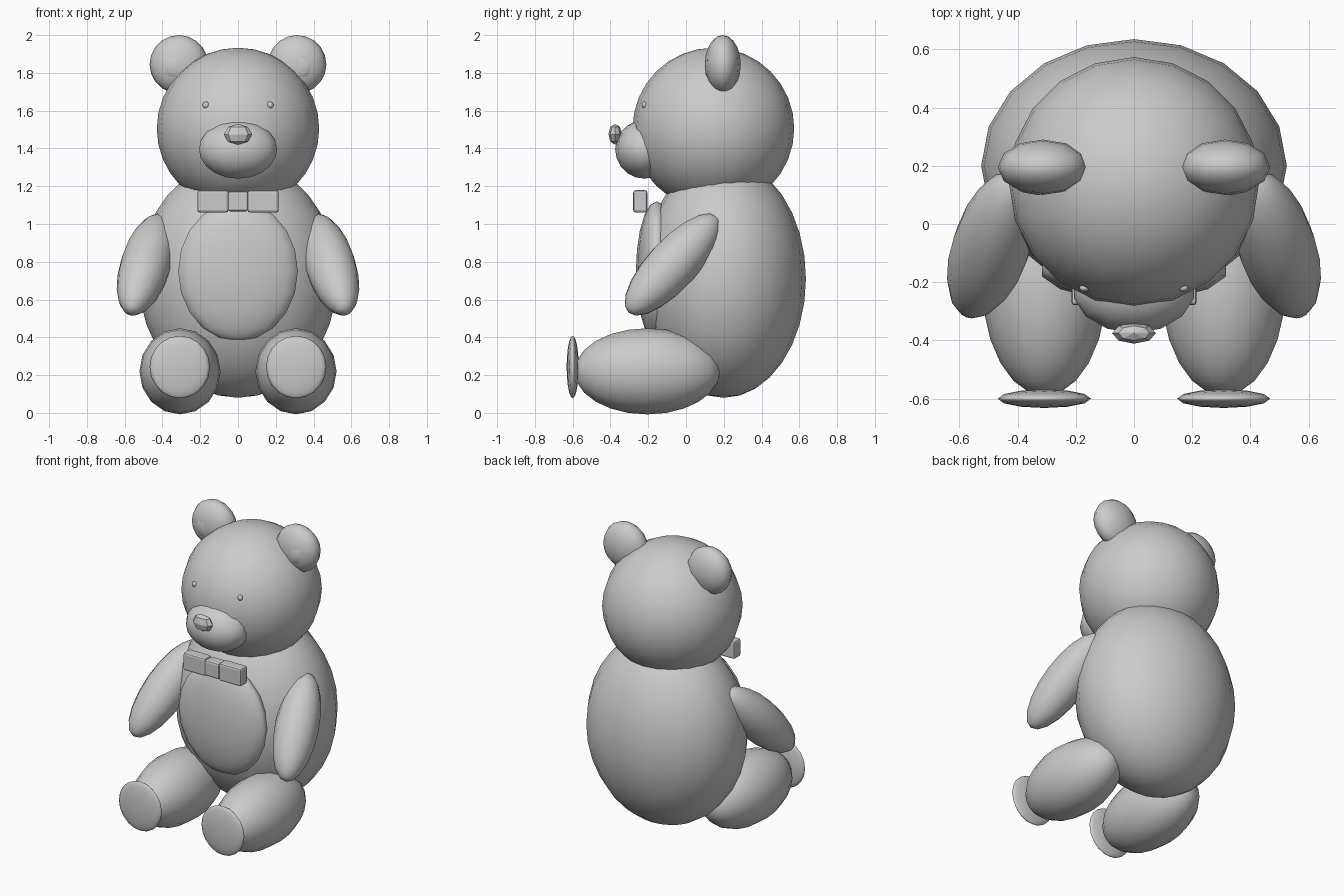
import bpy
from mathutils import Vector

cube = bpy.data.objects.get("Cube")
if cube:
    bpy.data.objects.remove(cube, do_unlink=True)

grey = bpy.data.materials.new("plush_grey")
grey.use_nodes = True
COLOUR = (0.6, 0.6, 0.6, 1)
grey.diffuse_color = COLOUR
grey.node_tree.nodes["Principled BSDF"].inputs["Base Color"].default_value = COLOUR


def ellipsoid(name, centre, radii, segments=20, rings=14, axis=None, smooth=True):
    """Stretched sphere; axis gives the direction of its own z."""
    bpy.ops.mesh.primitive_uv_sphere_add(segments=segments, ring_count=rings, radius=1, location=centre)
    part = bpy.context.object
    part.name = name
    part.scale = radii
    if axis:
        part.rotation_euler = Vector(axis).to_track_quat('Z', 'Y').to_euler()
    part.data.materials.append(grey)
    if smooth:
        bpy.ops.object.shade_smooth()
    return part


def soft_box(name, centre, size, bevel=0.012):
    bpy.ops.mesh.primitive_cube_add(size=1, location=centre)
    part = bpy.context.object
    part.name = name
    part.scale = size
    bpy.ops.object.transform_apply(location=False, rotation=False, scale=True)
    mod = part.modifiers.new("soft_edges", 'BEVEL')
    mod.width = bevel
    mod.segments = 2
    part.data.materials.append(grey)
    return part


# Trunk and head
ellipsoid("body", (0, 0.2, 0.71), (0.525, 0.435, 0.63), 20, 16)
ellipsoid("belly_patch", (0, -0.155, 0.75), (0.325, 0.11, 0.37), 14, 10)
ellipsoid("head", (0, 0.145, 1.505), (0.43, 0.428, 0.428), 20, 16)

# Face
ellipsoid("muzzle", (0, -0.22, 1.395), (0.212, 0.155, 0.155), 14, 10)
ellipsoid("nose", (0, -0.375, 1.475), (0.075, 0.036, 0.055), 8, 4, smooth=False)

# Paired parts
for side, s in (("left", 1), ("right", -1)):
    ellipsoid(side + "_eye", (s * 0.17, -0.22, 1.63), (0.018, 0.014, 0.018), 8, 6)
    ellipsoid(side + "_ear", (s * 0.313, 0.195, 1.845), (0.155, 0.095, 0.155), 12, 10)
    ellipsoid(side + "_inner_ear", (s * 0.33, 0.135, 1.835), (0.075, 0.036, 0.075), 8, 6)
    ellipsoid(side + "_arm", (s * 0.488, -0.07, 0.785), (0.135, 0.135, 0.355), 14, 10,
              axis=(s * 0.23, -0.66, -0.715))
    ellipsoid(side + "_leg", (s * 0.307, -0.205, 0.22), (0.215, 0.228, 0.385), 16, 12, axis=(0, -1, 0))
    ellipsoid(side + "_foot_pad", (s * 0.308, -0.6, 0.243), (0.16, 0.032, 0.165), 12, 10)
    soft_box(side + "_bow_loop", (s * 0.133, -0.242, 1.12), (0.165, 0.074, 0.118))

# Bow knot
soft_box("bow_knot", (0, -0.242, 1.12), (0.108, 0.078, 0.105))
